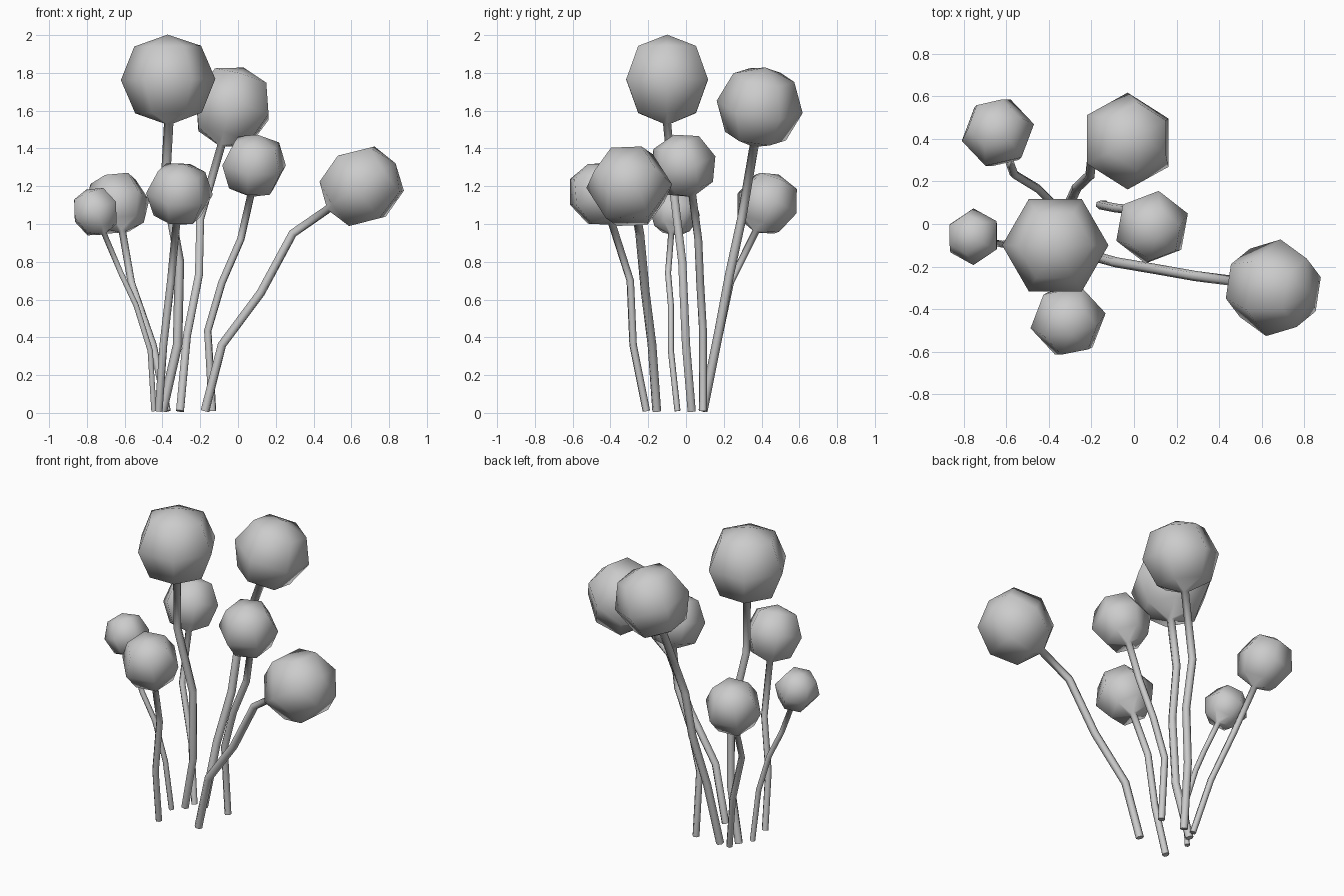
import bpy, bmesh
from math import cos, sin, radians, sqrt
from mathutils import Vector

if "Cube" in bpy.data.objects:
    bpy.data.objects.remove(bpy.data.objects["Cube"])

SIDES = 6


def add_ring(bm, center, axis, radius, phase):
    # six-sided ring perpendicular to axis, aligned to world x plus a phase
    axis = axis.normalized()
    u = Vector((1, 0, 0))
    u = (u - axis * u.dot(axis)).normalized()
    v = axis.cross(u)
    ring = []
    for i in range(SIDES):
        a = radians(phase + i * 360 / SIDES)
        ring.append(bm.verts.new(center + (u * cos(a) + v * sin(a)) * radius))
    return ring


def flower(name, path, center, head_r, stem_r, phase):
    pts = [Vector(p) for p in path]
    c = Vector(center)
    axis = (c - pts[-1]).normalized()
    pts[-1] = c - axis * head_r * 0.93
    bm = bmesh.new()
    rings = []
    # bent stem
    for i, p in enumerate(pts):
        if i == 0:
            d = pts[1] - p
        elif i == len(pts) - 1:
            d = axis
        else:
            d = (pts[i + 1] - p).normalized() + (p - pts[i - 1]).normalized()
        rings.append(add_ring(bm, p, d, stem_r, phase))
    # round head growing out of the stem
    k = sqrt(0.5)
    for h, r in ((-k, k), (0, 1), (k, k)):
        rings.append(add_ring(bm, c + axis * head_r * h, axis, head_r * r, phase))
    for a, b in zip(rings, rings[1:]):
        for i in range(SIDES):
            j = (i + 1) % SIDES
            bm.faces.new((a[i], a[j], b[j], b[i]))
    tip = bm.verts.new(c + axis * head_r * 0.95)
    top = rings[-1]
    for i in range(SIDES):
        bm.faces.new((top[i], top[(i + 1) % SIDES], tip))
    for f in bm.faces:
        f.smooth = True
    # flat cut at the foot of the stem
    bm.faces.new(list(reversed(rings[0])))
    bmesh.ops.recalc_face_normals(bm, faces=bm.faces)
    mesh = bpy.data.meshes.new(name)
    bm.to_mesh(mesh)
    bm.free()
    obj = bpy.data.objects.new(name, mesh)
    bpy.context.collection.objects.link(obj)
    return obj


# name, stem path, head centre, head radius, stem radius, ring phase
flower("tall_flower",
       [(-.40, .03, .01), (-.32, 0, .36), (-.31, -.02, .80), (-.385, -.07, 1.21), (-.367, -.10, 1.53)],
       (-.37, -.10, 1.765), .25, .025, 0)
flower("back_flower",
       [(-.307, .09, .01), (-.27, .17, .41), (-.207, .23, .73), (-.20, .295, 1.03), (-.09, .36, 1.41)],
       (-.03, .39, 1.62), .23, .024, 30)
flower("centre_flower",
       [(-.135, .09, .01), (-.16, .09, .435), (-.085, .075, .69), (.015, .065, .92), (.065, .04, 1.13)],
       (.085, -.015, 1.31), .18, .021, 20)
flower("right_flower",
       [(-.175, -.155, .01), (-.085, -.18, .36), (.12, -.215, .635), (.29, -.245, .95), (.485, -.27, 1.085)],
       (.655, -.30, 1.20), .23, .024, 15)
flower("front_flower",
       [(-.42, -.21, .01), (-.395, -.28, .36), (-.355, -.295, .70), (-.325, -.395, 1.01)],
       (-.31, -.455, 1.16), .18, .021, 10)
flower("back_left_flower",
       [(-.375, .09, .01), (-.45, .165, .36), (-.565, .235, .69), (-.61, .365, .95)],
       (-.64, .43, 1.11), .175, .02, 10)
flower("left_flower",
       [(-.445, -.045, .01), (-.465, -.08, .33), (-.54, -.08, .57), (-.62, -.095, .74), (-.705, -.08, .94)],
       (-.755, -.06, 1.065), .135, .016, 30)
